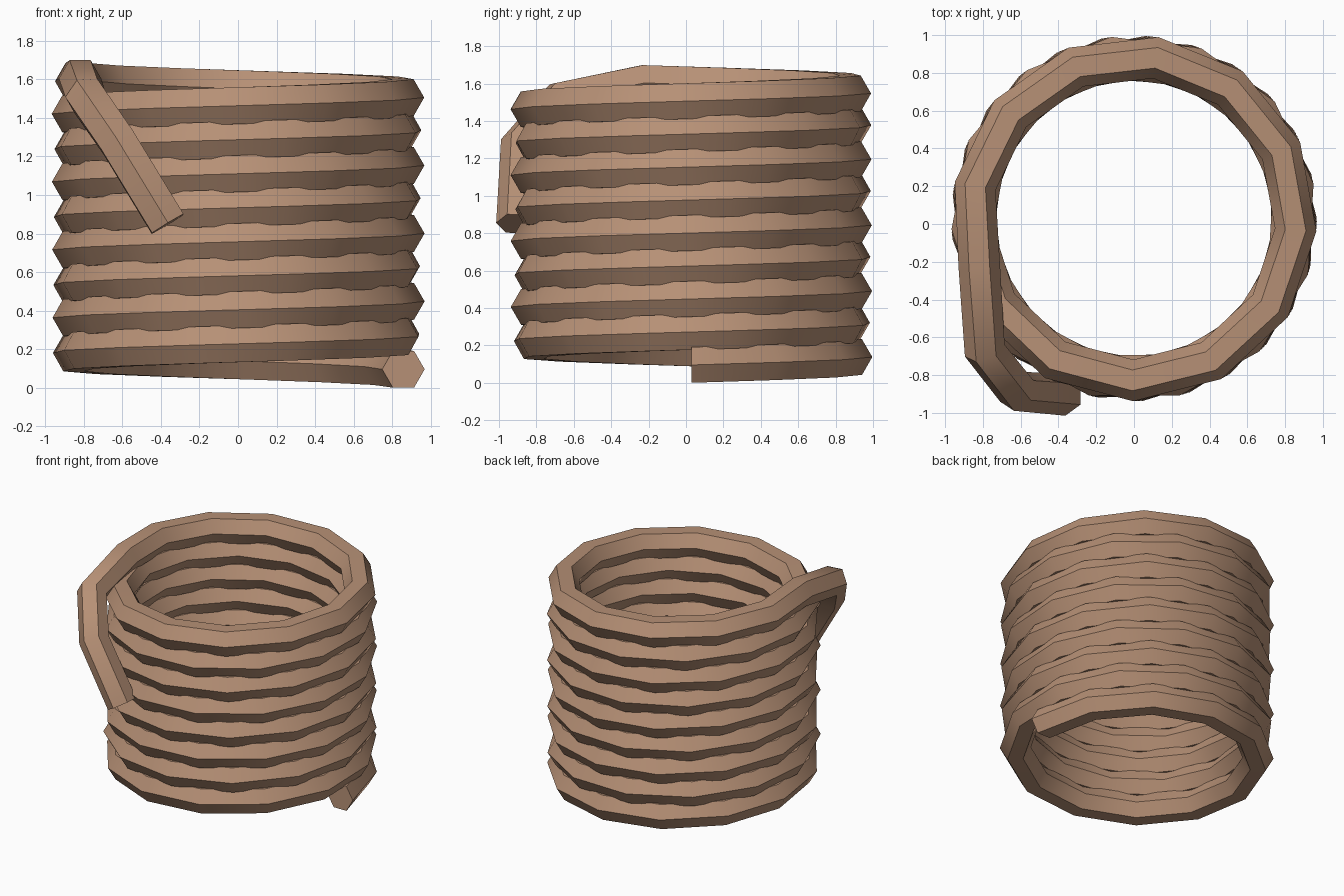
import bpy, bmesh, math
from mathutils import Vector, Quaternion

if "Cube" in bpy.data.objects:
    bpy.data.objects.remove(bpy.data.objects["Cube"])

R, SEC, PITCH, STEP = 0.858, 0.11, 0.1764, math.radians(28.76)
CY, Z0, N = 0.03, 0.096, 107

# centre line: helix, then the loose tail hanging over the front left
path = [Vector((R * math.cos(i * STEP), CY + R * math.sin(i * STEP),
                Z0 + PITCH * i * STEP / math.tau)) for i in range(N + 1)]
path += [Vector(p) for p in ((-0.79, -0.67, 1.515), (-0.62, -0.885, 1.27), (-0.365, -0.905, 0.85))]

# six-sided rope section swept along the path, one corner pointing outwards
bm = bmesh.new()
rings, side, prev = [], None, None
for i, p in enumerate(path):
    a = (p - path[i - 1]).normalized() if i else Vector((0, 1, 0))
    b = (path[i + 1] - p).normalized() if i < len(path) - 1 else a
    t = (a + b).normalized() if i else Vector((0, 1, 0))
    if i <= N:
        side = t.cross(Vector((0, 0, 1))).normalized()
    else:
        side = prev.rotation_difference(t) @ side
    prev = t
    up = side.cross(t)
    rings.append([bm.verts.new(p + SEC * (math.cos(k * math.pi / 3) * side
                                          + math.sin(k * math.pi / 3) * up)) for k in range(6)])
for r, s in zip(rings, rings[1:]):
    for k in range(6):
        bm.faces.new((r[k], r[(k + 1) % 6], s[(k + 1) % 6], s[k]))
bm.faces.new(rings[0])
bm.faces.new(rings[-1])
bmesh.ops.recalc_face_normals(bm, faces=bm.faces)

me = bpy.data.meshes.new("rope_coil")
bm.to_mesh(me)
bm.free()
rope = bpy.data.objects.new("rope_coil", me)
bpy.context.collection.objects.link(rope)

# tan rope colour
mat = bpy.data.materials.new("tan rope")
mat.diffuse_color = (0.47, 0.28, 0.18, 1)
mat.use_nodes = True
mat.node_tree.nodes["Principled BSDF"].inputs["Base Color"].default_value = mat.diffuse_color
me.materials.append(mat)

# smooth along the rope, crisp along its six edges
bpy.context.view_layer.objects.active = rope
rope.select_set(True)
bpy.ops.object.shade_smooth_by_angle(angle=math.radians(35))
